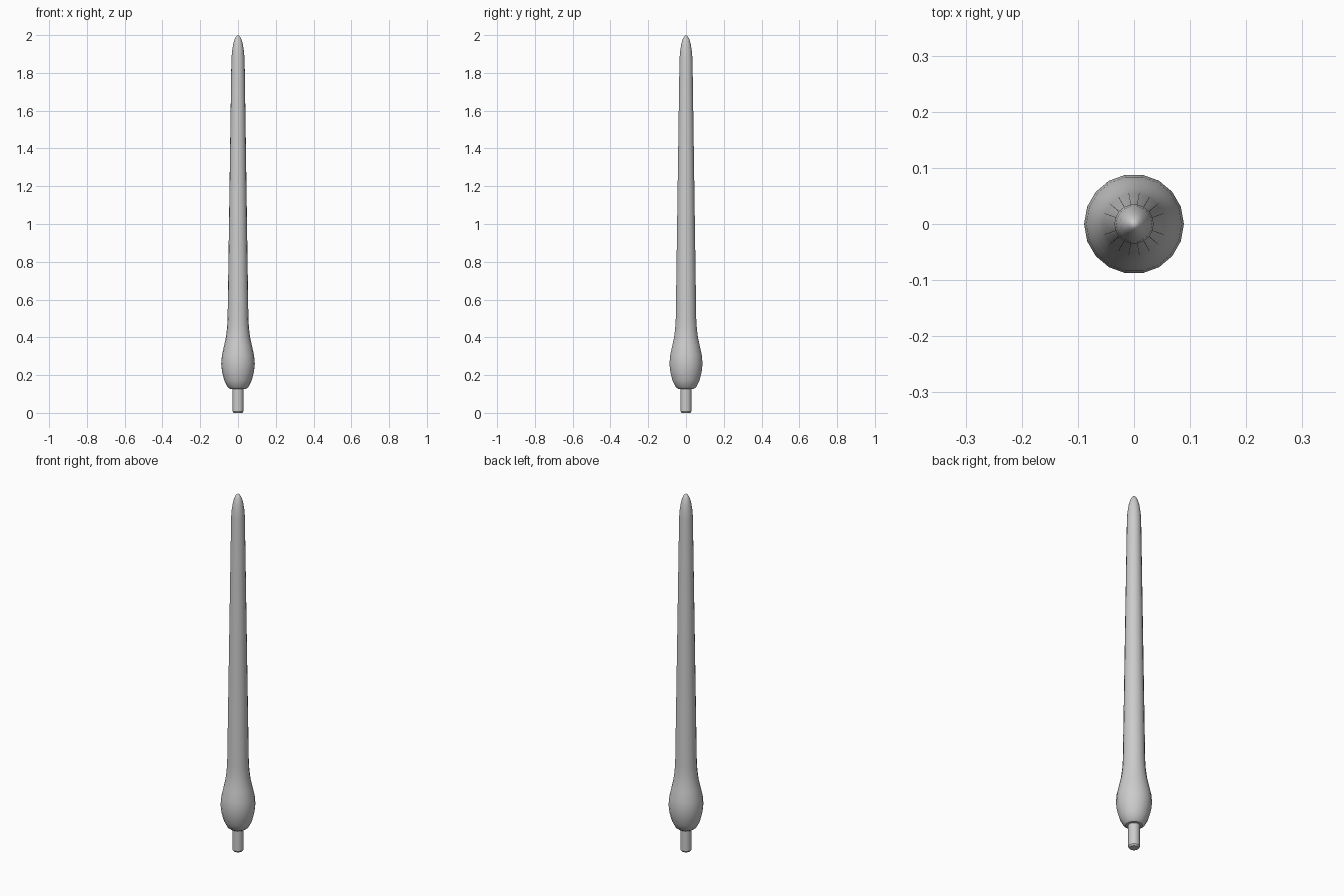
import bpy, bmesh, math

old = bpy.data.objects.get("Cube")
if old:
    bpy.data.objects.remove(old, do_unlink=True)

SIDES = 18

grey = bpy.data.materials.new("light_grey")
grey.use_nodes = True
grey.diffuse_color = (0.6, 0.6, 0.6, 1)
grey.node_tree.nodes["Principled BSDF"].inputs["Base Color"].default_value = (0.6, 0.6, 0.6, 1)


def lathe(name, profile):
    """Spin a (radius, height) profile around z."""
    bm = bmesh.new()
    verts = [bm.verts.new((r, 0, z)) for r, z in profile]
    edges = [bm.edges.new(pair) for pair in zip(verts, verts[1:])]
    bmesh.ops.spin(bm, geom=verts + edges, cent=(0, 0, 0), axis=(0, 0, 1),
                   angle=math.tau, steps=SIDES)
    bmesh.ops.remove_doubles(bm, verts=bm.verts, dist=0.0002)
    bmesh.ops.recalc_face_normals(bm, faces=bm.faces)
    mesh = bpy.data.meshes.new(name)
    bm.to_mesh(mesh)
    bm.free()
    mesh.materials.append(grey)
    obj = bpy.data.objects.new(name, mesh)
    bpy.context.collection.objects.link(obj)
    bpy.ops.object.select_all(action="DESELECT")
    obj.select_set(True)
    bpy.context.view_layer.objects.active = obj
    bpy.ops.object.shade_smooth_by_angle(angle=math.radians(35))
    return obj


# Mounting peg with a chamfered foot
lathe("peg", [(0, 0), (0.023, 0), (0.029, 0.008), (0.029, 0.14), (0, 0.14)])

# Bulbous base flowing into a long tapered shaft with a rounded point
lathe("tapered_shaft", [
    (0, 0.127), (0.042, 0.127), (0.055, 0.137), (0.072, 0.17), (0.084, 0.215),
    (0.089, 0.26), (0.085, 0.305), (0.074, 0.355), (0.064, 0.40),
    (0.058, 0.45), (0.055, 0.5),
    (0.035, 1.87), (0.032, 1.91), (0.026, 1.95), (0.018, 1.978),
    (0.009, 1.994), (0, 2.0)])
